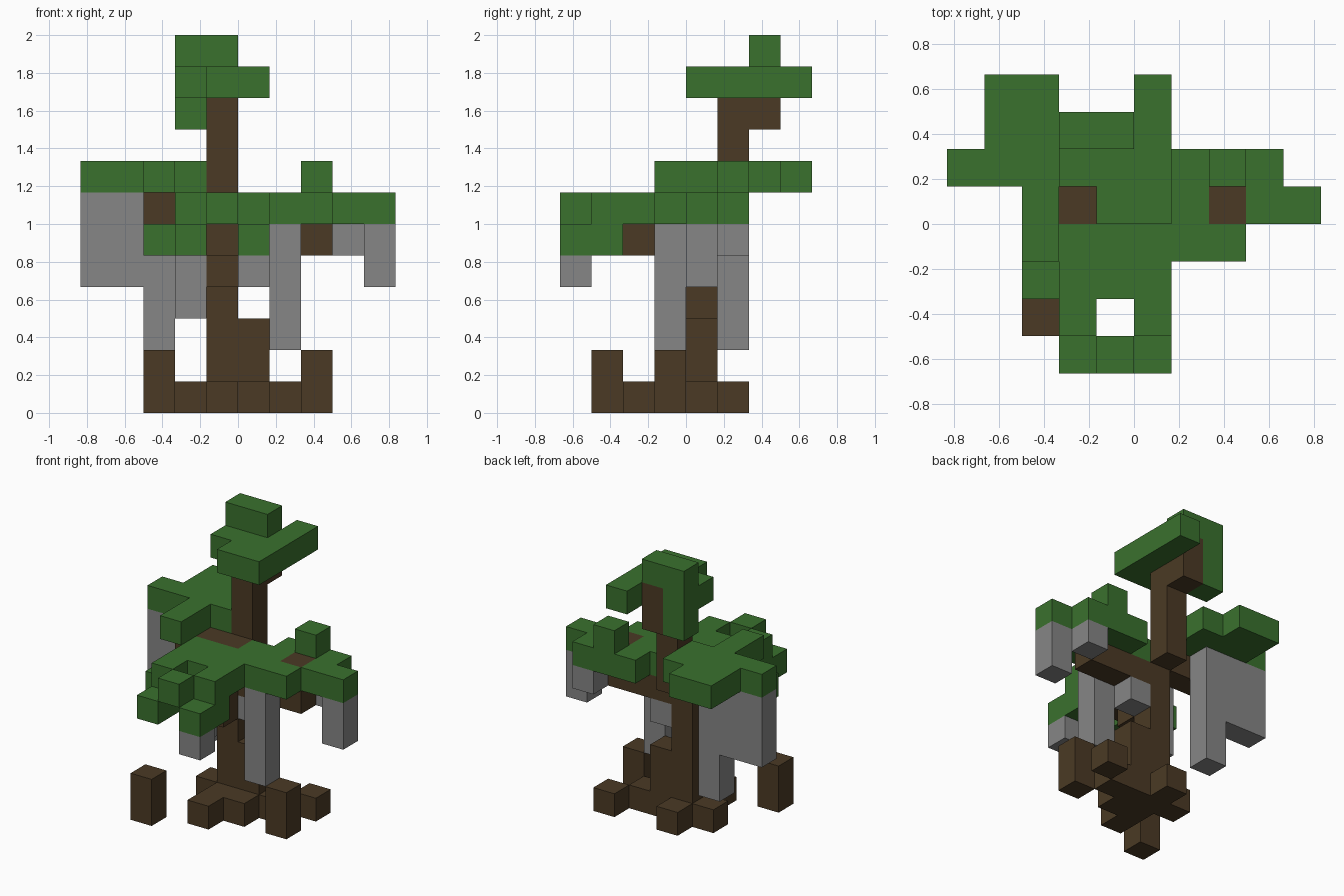
import bpy, bmesh
from mathutils import Vector
from itertools import product

cube = bpy.data.objects.get("Cube")
if cube:
    bpy.data.objects.remove(cube, do_unlink=True)

UNIT = 1 / 6   # edge of one block


def material(name, rgb):
    mat = bpy.data.materials.new(name)
    mat.use_nodes = True
    colour = (*rgb, 1)
    mat.diffuse_color = colour
    bsdf = next(n for n in mat.node_tree.nodes if n.type == 'BSDF_PRINCIPLED')
    bsdf.inputs["Base Color"].default_value = colour
    return mat


bark = material("bark_brown", (.07, .042, .018))
leaf = material("leaf_green", (.042, .165, .027))
vine = material("vine_grey", (.24, .24, .24))

parts = {}      # part name -> (material, set of cells)
filled = set()  # every occupied cell of the tree


def blocks(name, mat, corner, size=(1, 1, 1)):
    """Add a cuboid of blocks to a part, from its lowest corner."""
    cells = parts.setdefault(name, (mat, set()))[1]
    for step in product(*map(range, size)):
        cell = tuple(c + s for c, s in zip(corner, step))
        if cell not in filled:
            filled.add(cell)
            cells.add(cell)


def build(name, mat, cells):
    """Turn the cells of a part into a mesh of its exposed faces."""
    bm = bmesh.new()
    for cell in cells:
        centre = Vector(cell) + Vector((.5, .5, .5))
        for axis, sign in product(range(3), (-1, 1)):
            normal = Vector((0, 0, 0))
            normal[axis] = sign
            if tuple(int(c + n) for c, n in zip(cell, normal)) in filled:
                continue
            u = Vector((0, 0, 0))
            u[(axis + 1) % 3] = .5
            v = normal.cross(u)
            mid = centre + normal / 2
            ring = (-u - v, u - v, u + v, v - u)
            bm.faces.new([bm.verts.new((mid + p) * UNIT) for p in ring])
    bmesh.ops.remove_doubles(bm, verts=bm.verts[:], dist=.001)
    bmesh.ops.dissolve_limit(bm, angle_limit=.01, verts=bm.verts[:], edges=bm.edges[:])
    mesh = bpy.data.meshes.new(name)
    bm.to_mesh(mesh)
    bm.free()
    mesh.materials.append(mat)
    bpy.context.collection.objects.link(bpy.data.objects.new(name, mesh))


# Trunk: lower stem, stepped upper stem and a buttress
blocks("trunk", bark, (-1, 0, 0), (1, 1, 7))
blocks("trunk", bark, (-1, 1, 6), (1, 1, 4))
blocks("trunk", bark, (-1, 2, 9), (1, 1, 2))
blocks("trunk", bark, (0, 0, 0), (1, 1, 3))

# Roots, some surfacing away from the stem
blocks("front_root", bark, (-1, -2, 0), (1, 2, 1))
blocks("front_root", bark, (0, -1, 0))
blocks("right_root", bark, (-2, 0, 0))
blocks("back_root", bark, (-1, 1, 0))
blocks("left_root", bark, (1, 0, 0))
blocks("left_back_root", bark, (2, 1, 0))
blocks("left_stump", bark, (2, -1, 0), (1, 1, 2))
blocks("right_stump", bark, (-3, -3, 0), (1, 1, 2))

# Branches
blocks("front_branch", bark, (-1, -1, 4))
blocks("front_branch", bark, (-1, -2, 5), (1, 2, 1))
blocks("left_branch", bark, (0, 0, 5), (3, 1, 1))
blocks("left_branch", bark, (2, 0, 6))
blocks("right_branch", bark, (-3, 0, 6), (2, 1, 1))

# Top foliage
blocks("top_leaves", leaf, (-2, 2, 11), (2, 1, 1))
blocks("top_leaves", leaf, (-2, 2, 9), (1, 1, 2))
blocks("top_leaves", leaf, (-2, 1, 10), (2, 1, 1))
blocks("top_leaves", leaf, (-1, 0, 10))
blocks("top_leaves", leaf, (0, 0, 10), (1, 4, 1))

# Right foliage
blocks("right_leaves", leaf, (-5, 1, 7), (4, 1, 1))
blocks("right_leaves", leaf, (-4, 2, 7), (2, 2, 1))
blocks("right_leaves", leaf, (-3, -1, 7), (1, 2, 1))
blocks("right_leaves", leaf, (-2, 2, 7))

# Left foliage
blocks("left_leaves", leaf, (0, 0, 6), (2, 1, 1))
blocks("left_leaves", leaf, (1, 1, 6), (3, 1, 1))
blocks("left_leaves", leaf, (3, 0, 6), (2, 1, 1))
blocks("left_leaves", leaf, (2, 1, 7))

# Front foliage, an open ring with drooping ends
blocks("front_leaves", leaf, (-2, -1, 6), (5, 1, 1))
blocks("front_leaves", leaf, (-2, -2, 6), (3, 1, 1))
blocks("front_leaves", leaf, (-1, -4, 6))
blocks("front_leaves", leaf, (-3, -2, 5))
for x in (-2, 0):
    blocks("front_leaves", leaf, (x, -3, 6))
    blocks("front_leaves", leaf, (x, -4, 5), (1, 2, 1))

# Hanging vines
blocks("right_vines", vine, (-5, 1, 4), (2, 1, 3))
blocks("right_vines", vine, (-3, 1, 2), (1, 1, 5))
blocks("left_vines", vine, (4, 0, 4), (1, 1, 2))
blocks("left_vines", vine, (3, 1, 5))
blocks("front_vines", vine, (1, -1, 2), (1, 1, 4))
blocks("front_vines", vine, (-2, -1, 3), (1, 1, 3))
blocks("front_vines", vine, (0, -4, 4))
blocks("inner_vine", vine, (0, 0, 4))

for name, (mat, cells) in parts.items():
    build(name, mat, cells)
